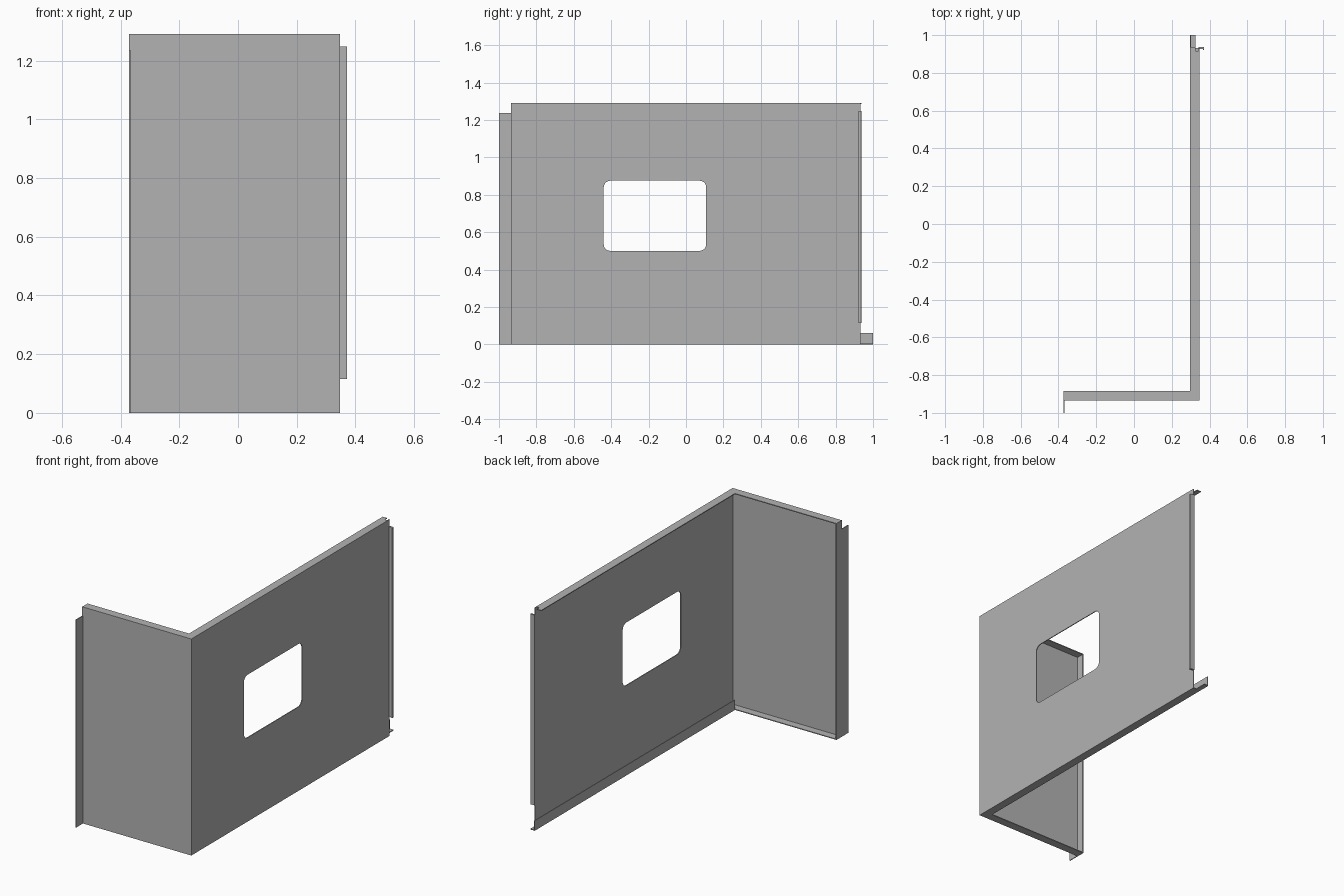
import bpy, bmesh, math
from mathutils import Vector

cube = bpy.data.objects.get("Cube")
if cube:
    bpy.data.objects.remove(cube, do_unlink=True)

steel = bpy.data.materials.new("grey sheet steel")
steel.use_nodes = True
grey = (0.45, 0.45, 0.45, 1)
steel.diffuse_color = grey
steel.node_tree.nodes["Principled BSDF"].inputs["Base Color"].default_value = grey

T = 0.005                      # sheet thickness
LEFT, RIGHT = -0.372, 0.347    # front panel extent
FRONT, BACK = -0.935, 0.932    # side panel extent
TOP, FLANGE = 1.29, 0.05
INNER_X, INNER_Y = RIGHT - FLANGE, FRONT + FLANGE


def sheet(name, outline, axis, start, depth=T, hole=None):
    """Extrude a flat outline (with an optional hole) along an axis."""
    place = {"x": lambda a, b: (start, a, b),
             "y": lambda a, b: (a, start, b),
             "z": lambda a, b: (a, b, start)}[axis]
    bm = bmesh.new()
    edges = []
    for loop in [outline] + ([hole] if hole else []):
        vs = [bm.verts.new(place(*p)) for p in loop]
        edges += [bm.edges.new((v, vs[i - 1])) for i, v in enumerate(vs)]
    if hole:
        bmesh.ops.triangle_fill(bm, edges=edges, use_beauty=True)
    else:
        bm.faces.new(vs)
    out = bmesh.ops.extrude_face_region(bm, geom=bm.faces[:])["geom"]
    shift = Vector([depth if c == axis else 0 for c in "xyz"])
    bmesh.ops.translate(bm, vec=shift,
                        verts=[g for g in out if isinstance(g, bmesh.types.BMVert)])
    bmesh.ops.recalc_face_normals(bm, faces=bm.faces[:])
    mesh = bpy.data.meshes.new(name)
    bm.to_mesh(mesh)
    bm.free()
    mesh.materials.append(steel)
    obj = bpy.data.objects.new(name, mesh)
    bpy.context.collection.objects.link(obj)
    return obj


def rect(a0, b0, a1, b1):
    return [(a0, b0), (a1, b0), (a1, b1), (a0, b1)]


def round_rect(a0, b0, a1, b1, r, steps=6):
    corners = [(a1 - r, b1 - r), (a0 + r, b1 - r), (a0 + r, b0 + r), (a1 - r, b0 + r)]
    return [(a + r * math.cos(t), b + r * math.sin(t))
            for k, (a, b) in enumerate(corners)
            for t in [(k + i / steps) * math.pi / 2 for i in range(steps + 1)]]


# Main panels, the side one with a rounded window
window = round_rect(-0.44, 0.5, 0.108, 0.875, 0.035)
sheet("side_panel", rect(FRONT, 0, BACK, TOP), "x", RIGHT, -T, window)
sheet("front_panel", rect(LEFT, 0, RIGHT - T, TOP), "y", FRONT)

# Mitred flanges along the top and bottom
front_flange = [(LEFT, FRONT), (RIGHT, FRONT), (INNER_X, INNER_Y), (LEFT, INNER_Y)]
side_start = [(INNER_X, INNER_Y), (RIGHT, FRONT)]
notch = INNER_X + 0.028
top_end = [(RIGHT, 0.915), (notch, 0.915), (notch, 0.938), (INNER_X, 0.938)]
bottom_end = [(RIGHT, BACK), (notch, BACK), (notch, 1), (INNER_X, 1)]
for level, z, depth, end in (("top", TOP, -T, top_end), ("bottom", 0, T, bottom_end)):
    sheet(f"front_{level}_flange", front_flange, "z", z, depth)
    sheet(f"side_{level}_flange", side_start + end, "z", z, depth)

# Upturned lip on the inner edge of the bottom flange
sheet("bottom_lip", rect(INNER_Y, 0, 1, 0.06), "x", INNER_X)

# End flange of the front panel, with a shorter outward fin
sheet("front_end_flange", rect(FRONT, 0, INNER_Y, TOP), "x", LEFT)
sheet("front_end_fin", rect(-1, 0, FRONT, 1.237), "x", LEFT)

# Hooked edge at the rear of the side panel
hook = [(RIGHT - T, BACK - T), (0.366, BACK - T), (0.366, 0.922), (0.371, 0.922),
        (0.371, BACK + 0.003), (0.368, BACK + 0.005), (RIGHT - T, BACK + 0.005)]
sheet("rear_hook", hook, "z", 0.115, 1.133)
